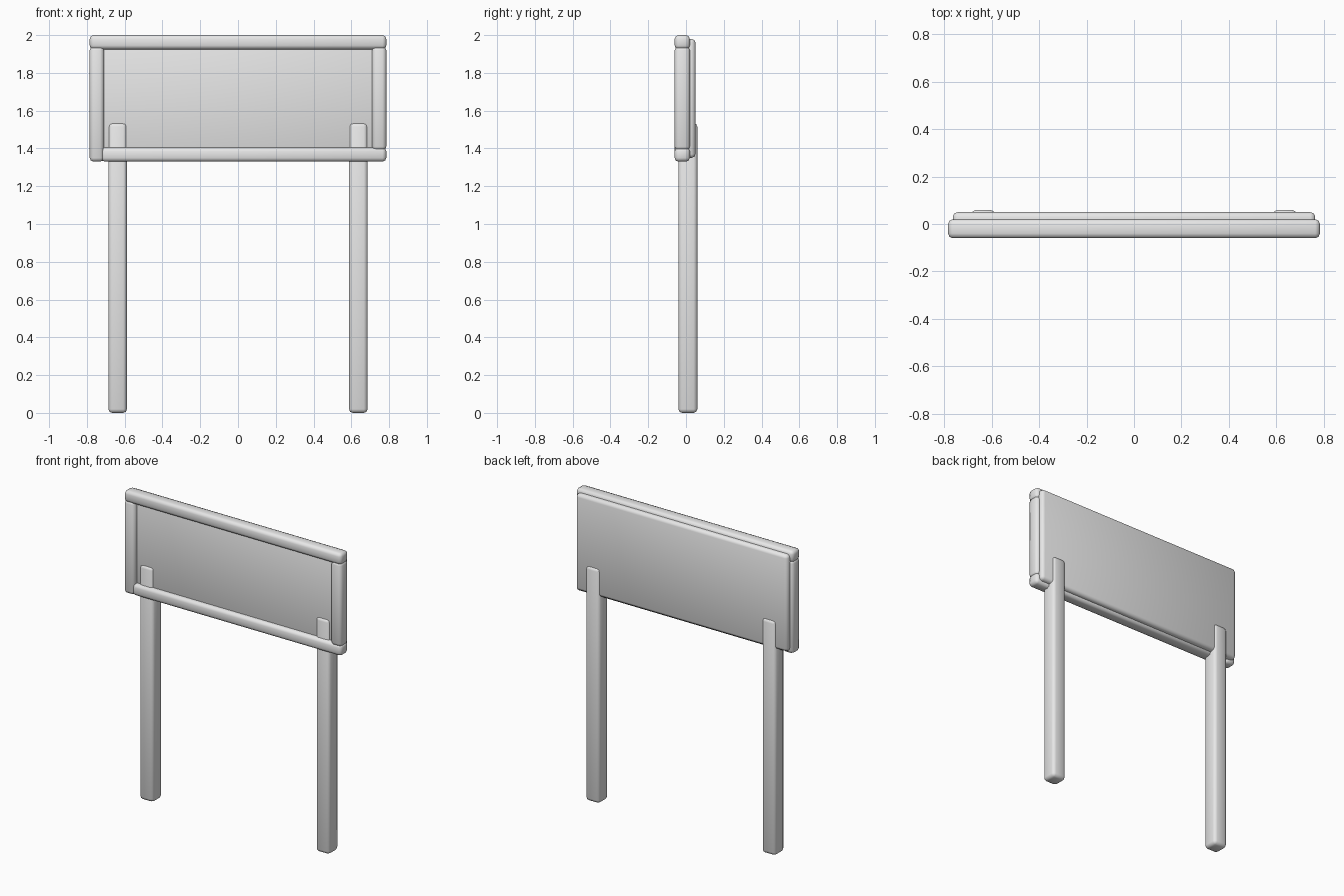
import bpy

old = bpy.data.objects.get("Cube")
if old:
    bpy.data.objects.remove(old, do_unlink=True)

mat = bpy.data.materials.new("light_grey")
mat.use_nodes = True
GREY = (0.8, 0.8, 0.8, 1)
mat.diffuse_color = GREY
mat.node_tree.nodes["Principled BSDF"].inputs["Base Color"].default_value = GREY


def soft_box(name, x, y, z, bevel=0.02):
    """Bevelled, smooth-shaded box from its (min, max) on each axis."""
    spans = (x, y, z)
    bpy.ops.mesh.primitive_cube_add(size=1, location=[(a + b) / 2 for a, b in spans])
    ob = bpy.context.object
    ob.name = name
    ob.scale = [b - a for a, b in spans]
    bpy.ops.object.transform_apply(location=False, rotation=False, scale=True)
    mod = ob.modifiers.new("soft_edges", "BEVEL")
    mod.width = bevel
    mod.segments = 2
    ob.data.materials.append(mat)
    bpy.ops.object.shade_smooth()
    return ob


W, TOP, LOW = 0.785, 2.0, 1.33      # frame outline
IN = 0.71                           # inner edge of the side rails
DEPTH = (-0.06, 0.02)

# Frame rails
soft_box("top_rail", (-W, W), DEPTH, (1.925, TOP))
soft_box("bottom_rail", (-0.725, W), DEPTH, (LOW, 1.405))
soft_box("right_rail", (-W, -IN), DEPTH, (LOW, 1.94))
soft_box("left_rail", (IN, W), DEPTH, (1.39, 1.94))

# Board
soft_box("board", (-0.765, 0.765), (-0.03, 0.05), (1.35, 1.98))

# Posts
for side, cx in (("right", -0.637), ("left", 0.637)):
    soft_box(side + "_post", (cx - 0.049, cx + 0.049), (-0.04, 0.06), (0, 1.535))
